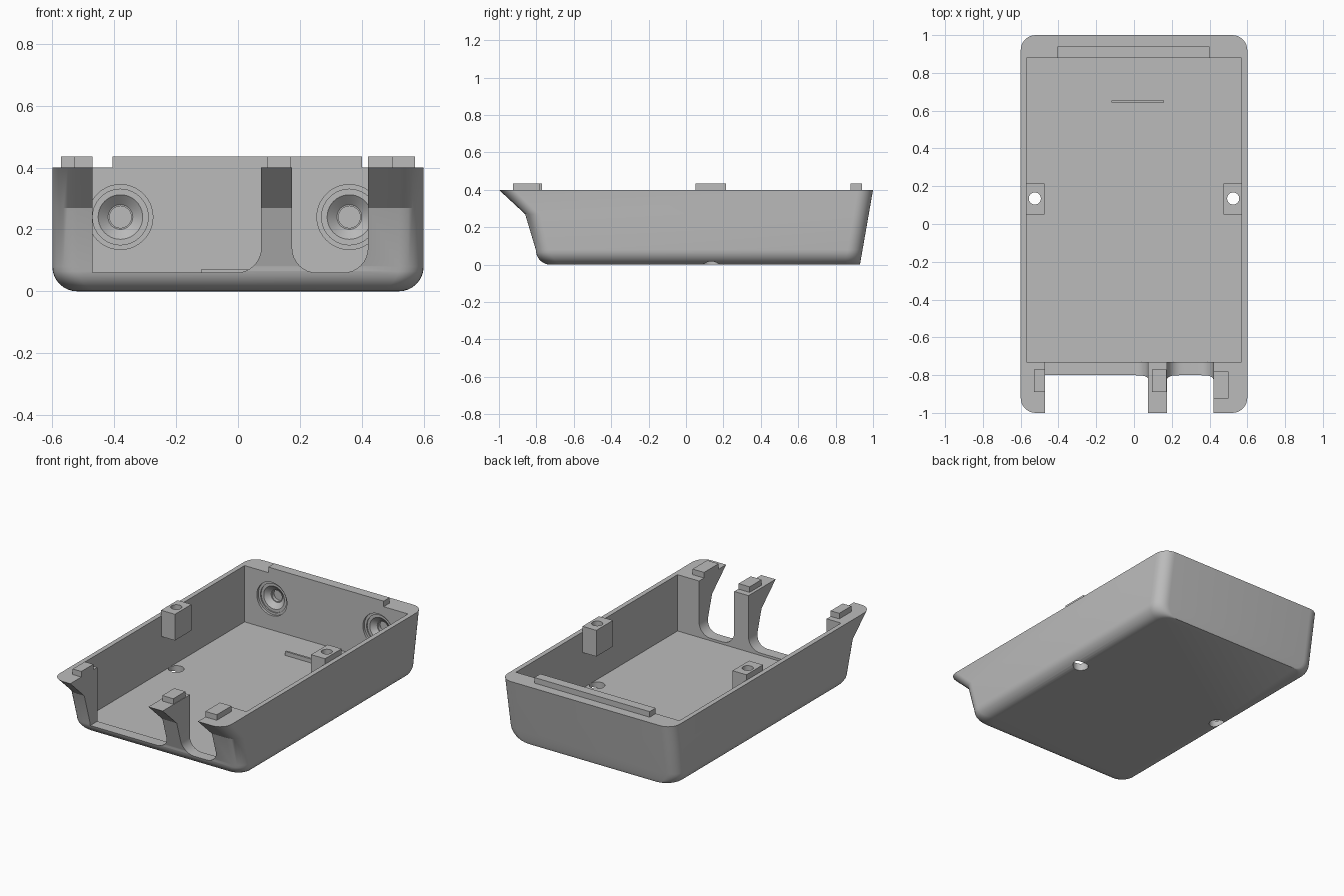
import bpy, bmesh, math

if "Cube" in bpy.data.objects:
    bpy.data.objects.remove(bpy.data.objects["Cube"])

mat = bpy.data.materials.new("grey plastic")
mat.diffuse_color = (0.5, 0.5, 0.5, 1)
mat.use_nodes = True
mat.node_tree.nodes["Principled BSDF"].inputs["Base Color"].default_value = mat.diffuse_color


def loft(name, rings, closed=False):
    """Skin equal-length rings of points and cap the two ends."""
    bm = bmesh.new()
    vs = [[bm.verts.new(p) for p in r] for r in rings]
    n = len(rings[0])
    for a, b in zip(vs, vs[1:]):
        for i in range(n):
            j = (i + 1) % n
            bm.faces.new((a[i], a[j], b[j], b[i]))
    bm.faces.new(vs[0])
    bm.faces.new(vs[-1])
    bmesh.ops.recalc_face_normals(bm, faces=bm.faces)
    me = bpy.data.meshes.new(name)
    bm.to_mesh(me)
    bm.free()
    me.materials.append(mat)
    ob = bpy.data.objects.new(name, me)
    bpy.context.collection.objects.link(ob)
    return ob


def box(name, x0, x1, y0, y1, z0, z1):
    return loft(name, [[(x0, y0, z), (x1, y0, z), (x1, y1, z), (x0, y1, z)] for z in (z0, z1)])


def lathe(name, centre, steps, axis):
    """Turned solid from (radius, distance along axis) steps."""
    cx, cy, cz = centre
    rings = []
    for r, d in steps:
        ring = []
        for i in range(40):
            c, s = r * math.cos(math.tau * i / 40), r * math.sin(math.tau * i / 40)
            ring.append((cx + c, cy + d, cz + s) if axis == "y" else (cx + c, cy + s, cz + d))
        rings.append(ring)
    return loft(name, rings)


def cut(ob, cutter):
    m = ob.modifiers.new("cut", "BOOLEAN")
    m.operation, m.solver, m.object = "DIFFERENCE", "EXACT", cutter
    bpy.context.view_layer.update()
    me = bpy.data.meshes.new_from_object(ob.evaluated_get(bpy.context.evaluated_depsgraph_get()))
    ob.modifiers.clear()
    ob.data = me
    bpy.data.objects.remove(cutter)


def arc(cx, cy, r, a0, a1, n=8):
    return [(cx + r * math.cos(math.radians(a0 + (a1 - a0) * i / n)),
             cy + r * math.sin(math.radians(a0 + (a1 - a0) * i / n))) for i in range(n + 1)]


# Outer shell: rounded rectangles stacked up the flared side profile
R = 0.08
levels = []
for i in range(9):
    t = math.radians(90 * i / 8)
    z = R * (1 - math.cos(t))
    levels.append((z, 0.52 + R * math.sin(t), -0.725 - 0.078 * math.sin(t)))
levels += [(0.27, 0.6, -0.86), (0.4, 0.6, -1.0)]
rings = []
for z, w, y0 in levels:
    y1 = 0.93 + 0.07 * z / 0.4
    pts = (arc(w - R, y1 - R, R, 0, 90) + arc(-w + R, y1 - R, R, 90, 180)
           + arc(-w + R, y0 + R, R, 180, 270) + arc(w - R, y0 + R, R, 270, 360))
    rings.append([(x, y, z) for x, y in pts])
shell = loft("case_shell", rings)

# Cavity
cut(shell, box("cavity_cutter", -0.57, 0.57, -0.73, 0.88, 0.045, 0.7))

# Front openings: one with a single rounded corner, one with two
wide = [(-0.47, 0.7), (-0.47, 0.06)] + arc(-0.005, 0.14, 0.08, -90, 0) + [(0.075, 0.7)]
narrow = [(0.175, 0.7)] + arc(0.255, 0.14, 0.08, 180, 270) + arc(0.34, 0.14, 0.08, -90, 0) + [(0.42, 0.7)]
for prof in (wide, narrow):
    cut(shell, loft("opening_cutter", [[(x, y, z) for x, z in prof] for y in (-1.2, -0.7)]))

# Stepped blind sockets inside the back wall
for x in (-0.38, 0.36):
    steps = [(0.105, -0.05), (0.105, 0.015), (0.09, 0.015), (0.09, 0.022),
             (0.072, 0.022), (0.04, 0.05), (0.035, 0.05), (0.035, 0.072)]
    cut(shell, lathe("socket_cutter", (x, 0.88, 0.24), steps, "y"))

# Screw access holes in the floor, and the screw posts above them
parts = [shell]
for side, name in ((-1, "left"), (1, "right")):
    x = side * 0.525
    cut(shell, lathe("floor_hole_cutter", (x, 0.135, 0), [(0.045, -0.1), (0.045, 0.2)], "z"))
    post = box(name + "_screw_post", *sorted((side * 0.475, side * 0.572)), 0.05, 0.215, 0.27, 0.435)
    cut(post, lathe("post_hole_cutter", (x, 0.135, 0), [(0.032, 0.1), (0.032, 0.6)], "z"))
    parts.append(post)

# Locating tabs on the rim, and the thin rib on the floor
box("back_lip", -0.405, 0.4, 0.88, 0.94, 0.395, 0.435)
box("left_front_tab", -0.53, -0.47, -0.89, -0.77, 0.395, 0.435)
box("middle_front_tab", 0.095, 0.172, -0.89, -0.77, 0.395, 0.435)
box("right_front_tab", 0.42, 0.5, -0.925, -0.78, 0.395, 0.435)
box("floor_rib", -0.12, 0.16, 0.642, 0.655, 0.04, 0.07)

# Smooth the curved areas, keep edges crisp
for ob in parts:
    bpy.ops.object.select_all(action="DESELECT")
    ob.select_set(True)
    bpy.context.view_layer.objects.active = ob
    bpy.ops.object.shade_smooth_by_angle(angle=math.radians(28))
